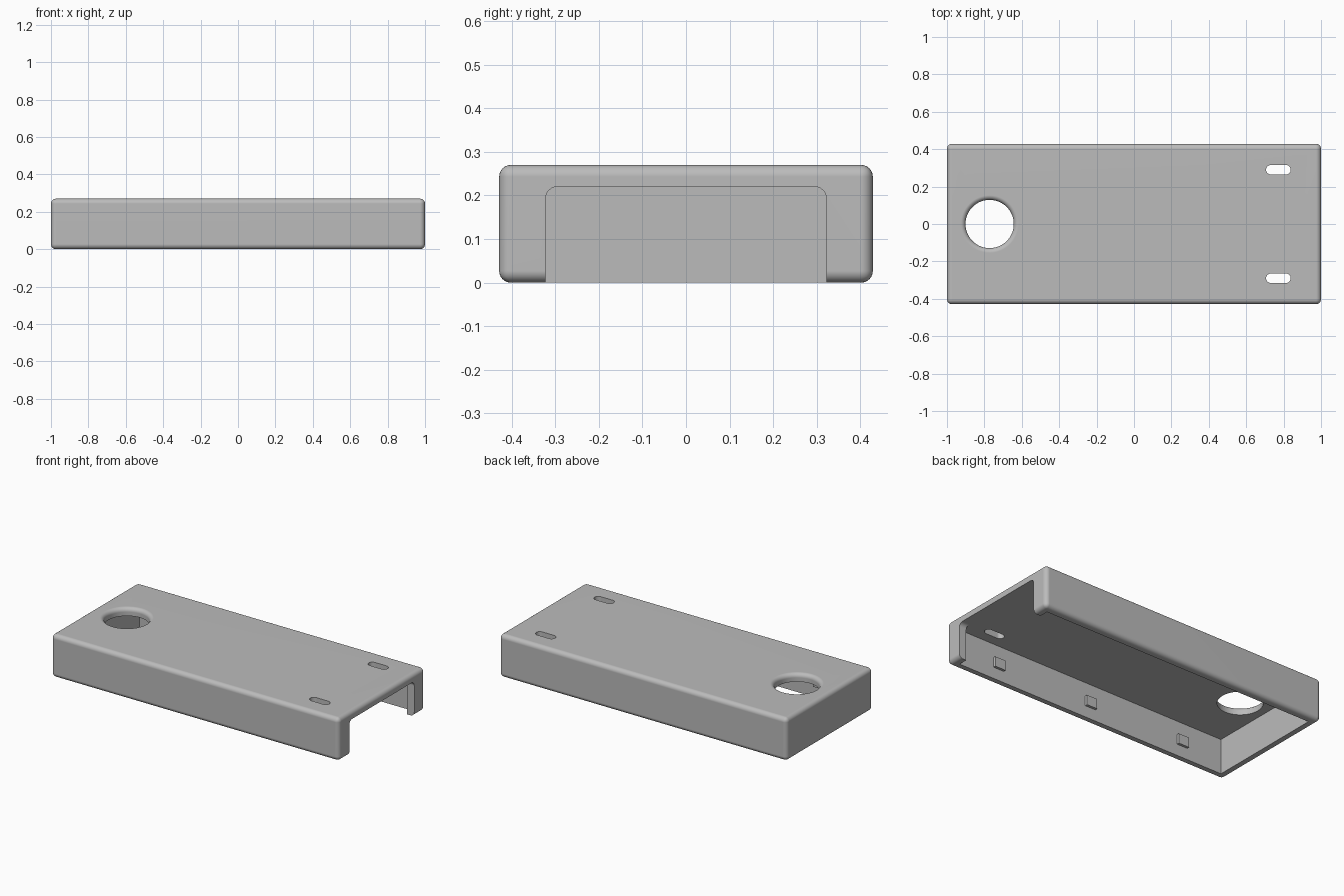
import bpy
import bmesh
from math import cos, sin, pi, radians
from mathutils import Matrix

if "Cube" in bpy.data.objects:
    bpy.data.objects.remove(bpy.data.objects["Cube"])

L, W, H = 1.0, 0.4286, 0.27      # half length, half width, height
WALL, FILLET = 0.05, 0.027
CEIL = H - WALL

# Single grey material
grey = bpy.data.materials.new("plain grey")
grey.use_nodes = True
colour = (0.5, 0.5, 0.5, 1)
grey.diffuse_color = colour
grey.node_tree.nodes["Principled BSDF"].inputs["Base Color"].default_value = colour


def finish(name, bm):
    bmesh.ops.recalc_face_normals(bm, faces=bm.faces)
    mesh = bpy.data.meshes.new(name)
    bm.to_mesh(mesh)
    bm.free()
    mesh.materials.append(grey)
    obj = bpy.data.objects.new(name, mesh)
    bpy.context.collection.objects.link(obj)
    return obj


def box(name, lo, hi, bevel=0.0, pick=lambda e: True):
    bm = bmesh.new()
    bmesh.ops.create_cube(bm, size=1)
    for v in bm.verts:
        v.co = [lo[i] if v.co[i] < 0 else hi[i] for i in range(3)]
    if bevel:
        edges = [e for e in bm.edges if pick(e)]
        bmesh.ops.bevel(bm, geom=edges, offset=bevel, segments=6,
                        profile=0.5, affect='EDGES')
    return finish(name, bm)


def stack(name, rings):
    """Closed solid lofted through rings of equal point count."""
    bm = bmesh.new()
    loops = [[bm.verts.new(p) for p in ring] for ring in rings]
    n = len(loops[0])
    for a, b in zip(loops, loops[1:]):
        for i in range(n):
            j = (i + 1) % n
            bm.faces.new((a[i], a[j], b[j], b[i]))
    bm.faces.new(loops[0])
    bm.faces.new(loops[-1])
    return finish(name, bm)


def cut(target, cutter):
    mod = target.modifiers.new("cut", 'BOOLEAN')
    mod.operation = 'DIFFERENCE'
    mod.solver = 'EXACT'
    mod.object = cutter
    deps = bpy.context.evaluated_depsgraph_get()
    mesh = bpy.data.meshes.new_from_object(target.evaluated_get(deps))
    target.modifiers.clear()
    target.data = mesh
    bpy.data.objects.remove(cutter)


# Rounded outer cover
cover = box("cover_shell", (-L, -W, 0), (L, W, H), FILLET)

# Hollow underside
cut(cover, box("cavity", (-L + WALL, -W + WALL, -0.1), (L - WALL, W - WALL, CEIL)))


# Open end with rounded upper corners
def upper_long_edge(e):
    return all(v.co.z > 0.1 for v in e.verts) and \
        abs(e.verts[0].co.x - e.verts[1].co.x) > 0.05


cut(cover, box("end_opening", (L - 0.1, -0.322, -0.1), (L + 0.1, 0.322, CEIL),
               FILLET, upper_long_edge))

# Round hole with a filleted upper rim
HOLE_X, HOLE_R, RIM = -0.772, 0.129, 0.025
profile = [(HOLE_R, CEIL - 0.1)]
profile += [(HOLE_R + RIM * (1 - cos(a)), H - RIM + RIM * sin(a))
            for a in (k * pi / 12 for k in range(7))]
profile.append((HOLE_R + RIM, H + 0.1))
cut(cover, stack("round_hole", [
    [(HOLE_X + r * cos(2 * pi * i / 64), r * sin(2 * pi * i / 64), z)
     for i in range(64)] for r, z in profile]))

# Two mounting slots
SLOT_X, SLOT_Y, SLOT_R, SLOT_HALF = 0.772, 0.29, 0.025, 0.041
for side in (-1, 1):
    outline = []
    for end in (1, -1):
        for k in range(13):
            a = -pi / 2 + k * pi / 12 + (0 if end > 0 else pi)
            outline.append((SLOT_X + end * SLOT_HALF + SLOT_R * cos(a),
                            side * SLOT_Y + SLOT_R * sin(a)))
    cut(cover, stack("slot", [[(x, y, z) for x, y in outline]
                              for z in (CEIL - 0.1, H + 0.1)]))

# Smooth fillets, crisp cut edges
cover.data.shade_smooth()
cover.data.set_sharp_from_angle(angle=radians(32))
weighted = cover.modifiers.new("flat_panels", 'WEIGHTED_NORMAL')
weighted.keep_sharp = True

# Small retaining clips along both inner walls
for side, label in ((1, "back"), (-1, "front")):
    for i, x in enumerate((-0.667, 0, 0.667)):
        ys = sorted((side * (W - WALL + 0.01), side * (W - WALL - 0.016)))
        box(f"{label}_clip_{i + 1}", (x - 0.037, ys[0], 0.072), (x + 0.037, ys[1], 0.134))
